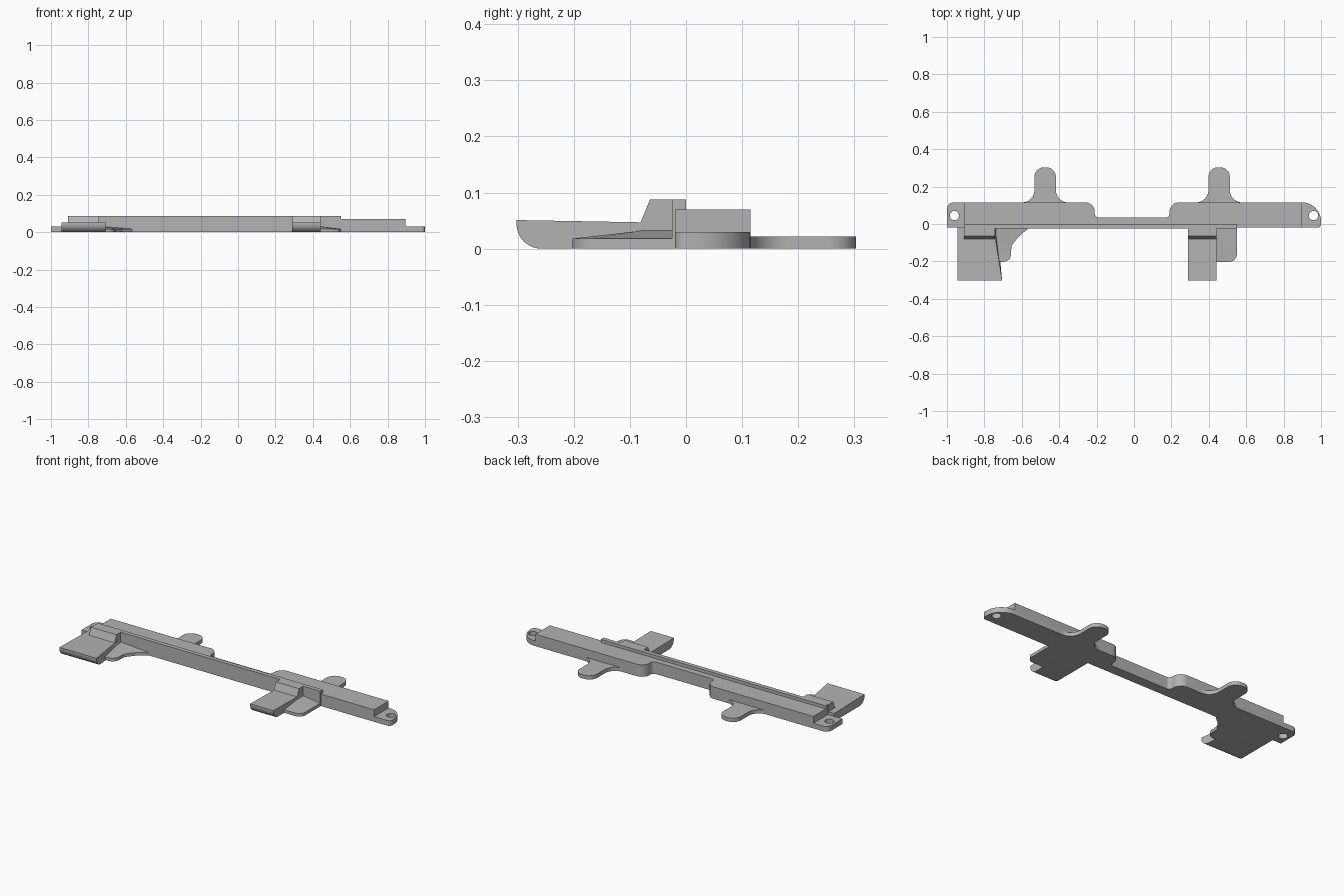
import bpy, bmesh, math
from mathutils import Vector

cube = bpy.data.objects.get("Cube")
if cube:
    bpy.data.objects.remove(cube)

grey = bpy.data.materials.new("plain grey")
grey.use_nodes = True
colour = (0.45, 0.45, 0.45, 1)
grey.diffuse_color = colour
bsdf = grey.node_tree.nodes["Principled BSDF"]
bsdf.inputs["Base Color"].default_value = colour
bsdf.inputs["Roughness"].default_value = 0.6


def rounded(corners, steps=8):
    """Turn (a, b, radius) corners into a filleted outline."""
    out = []
    for i, (a, b, r) in enumerate(corners):
        p = Vector((a, b))
        if r == 0:
            out.append(p)
            continue
        u = (Vector(corners[i - 1][:2]) - p).normalized()
        v = (Vector(corners[(i + 1) % len(corners)][:2]) - p).normalized()
        half = u.angle(v) / 2
        centre = p + (u + v).normalized() * r / math.sin(half)
        start = p + u * r / math.tan(half) - centre
        end = p + v * r / math.tan(half) - centre
        for k in range(steps + 1):
            out.append(centre + start.lerp(end, k / steps).normalized() * r)
    return out


def prism(name, corners, lo, hi, axis="z", shape=None):
    """Extrude an outline along an axis; shape may move each vertex."""
    bm = bmesh.new()
    pts = rounded(corners)
    rings = []
    for h in (lo, hi):
        rings.append([bm.verts.new((p.x, p.y, h) if axis == "z" else (h, p.x, p.y))
                      for p in pts])
    n = len(pts)
    for i in range(n):
        j = (i + 1) % n
        bm.faces.new((rings[0][i], rings[0][j], rings[1][j], rings[1][i]))
    caps = [bm.faces.new(ring) for ring in rings]
    if shape:
        bmesh.ops.triangulate(bm, faces=caps)
        for v in bm.verts:
            shape(v.co)
    bmesh.ops.recalc_face_normals(bm, faces=bm.faces)
    mesh = bpy.data.meshes.new(name)
    bm.to_mesh(mesh)
    bm.free()
    mesh.materials.append(grey)
    obj = bpy.data.objects.new(name, mesh)
    bpy.context.collection.objects.link(obj)
    bpy.ops.object.select_all(action="DESELECT")
    obj.select_set(True)
    bpy.context.view_layer.objects.active = obj
    bpy.ops.object.shade_smooth_by_angle(angle=math.radians(30))
    return obj


def box(name, x0, x1, y0, y1, z0, z1):
    return prism(name, [(x0, y0, 0), (x1, y0, 0), (x1, y1, 0), (x0, y1, 0)], z0, z1)


FRONT, BACK = -0.02, 0.115
notch = [(0.19, BACK, 0.05), (0.19, 0.035, 0.02),
         (-0.21, 0.035, 0.02), (-0.21, BACK, 0.05)]

# Low base with rounded mounting ends
base = prism("base_plate", [(-1, FRONT, 0), (1, FRONT, 0.02), (1, BACK, 0.1)]
             + notch + [(-1, BACK, 0.035)], 0, 0.03)
for x in (-0.96, 0.96):
    bpy.ops.mesh.primitive_cylinder_add(vertices=32, radius=0.025, depth=0.2,
                                        location=(x, 0.045, 0))
    cutter = bpy.context.object
    cutter.name = "hole_cutter"
    cutter.hide_render = True
    mod = base.modifiers.new("hole", "BOOLEAN")
    mod.operation = "DIFFERENCE"
    mod.solver = "EXACT"
    mod.object = cutter
    bpy.context.view_layer.objects.active = base
    bpy.ops.object.modifier_apply(modifier=mod.name)
    bpy.data.objects.remove(cutter)

# Raised bar and the ridge along its front
prism("raised_bar", [(-0.905, FRONT, 0), (0.895, FRONT, 0), (0.895, BACK, 0)]
      + notch + [(-0.905, BACK, 0)], 0.03, 0.07)
box("front_ridge", -0.905, 0.55, -0.025, 0, 0.001, 0.088)

# Rounded tongues at the back, flaring into the bar
for side, x in (("right", -0.475), ("left", 0.455)):
    prism(side + "_back_tongue", [
        (x - 0.125, BACK, 0), (x - 0.057, BACK, 0.067), (x - 0.057, 0.303, 0.05),
        (x + 0.057, 0.303, 0.05), (x + 0.057, BACK, 0.067), (x + 0.125, BACK, 0)],
        0, 0.022)

# Front clips: a flat pad with a rounded nose, and a block sloping up to the ridge
pad = [(FRONT, 0, 0), (-0.302, 0, 0.044), (-0.302, 0.051, 0),
       (-0.08, 0.047, 0), (FRONT, 0.047, 0)]
block = [(FRONT, 0.047, 0), (-0.081, 0.047, 0), (-0.064, 0.088, 0), (FRONT, 0.088, 0)]


def flare(co):
    # The inner wall of the right pad spreads towards its nose and its foot
    if co.x > -0.8:
        reach = min(max((-co.y - 0.07) / 0.23, 0), 1)
        co.x = -0.742 + 0.037 * reach + (0.012 * (1 - reach) if co.z < 0.02 else 0)


prism("right_clip_pad", pad, -0.945, -0.705, "x", flare)
prism("right_clip_block", block, -0.908, -0.742, "x")
prism("left_clip_pad", pad, 0.29, 0.44, "x")
prism("left_clip_block", block, 0.29, 0.44, "x")


# Thin gussets beside the clips, rising towards the clip wall
def rise_to(x_wall):
    def shape(co):
        if co.z > 0.01 and abs(co.x - x_wall) < 0.02 and co.y > -0.1:
            co.z = 0.032
    return shape


prism("left_gusset", [
    (0.44, FRONT, 0), (0.44, -0.08, 0), (0.44, -0.202, 0),
    (0.55, -0.202, 0.04), (0.55, FRONT, 0)], 0, 0.018, shape=rise_to(0.44))
prism("right_gusset", [
    (-0.74, FRONT, 0), (-0.74, -0.08, 0), (-0.72, -0.202, 0), (-0.66, -0.202, 0.04),
    (-0.655, -0.115, 0.04), (-0.615, -0.065, 0.02), (-0.56, FRONT, 0)],
    0, 0.018, shape=rise_to(-0.74))
